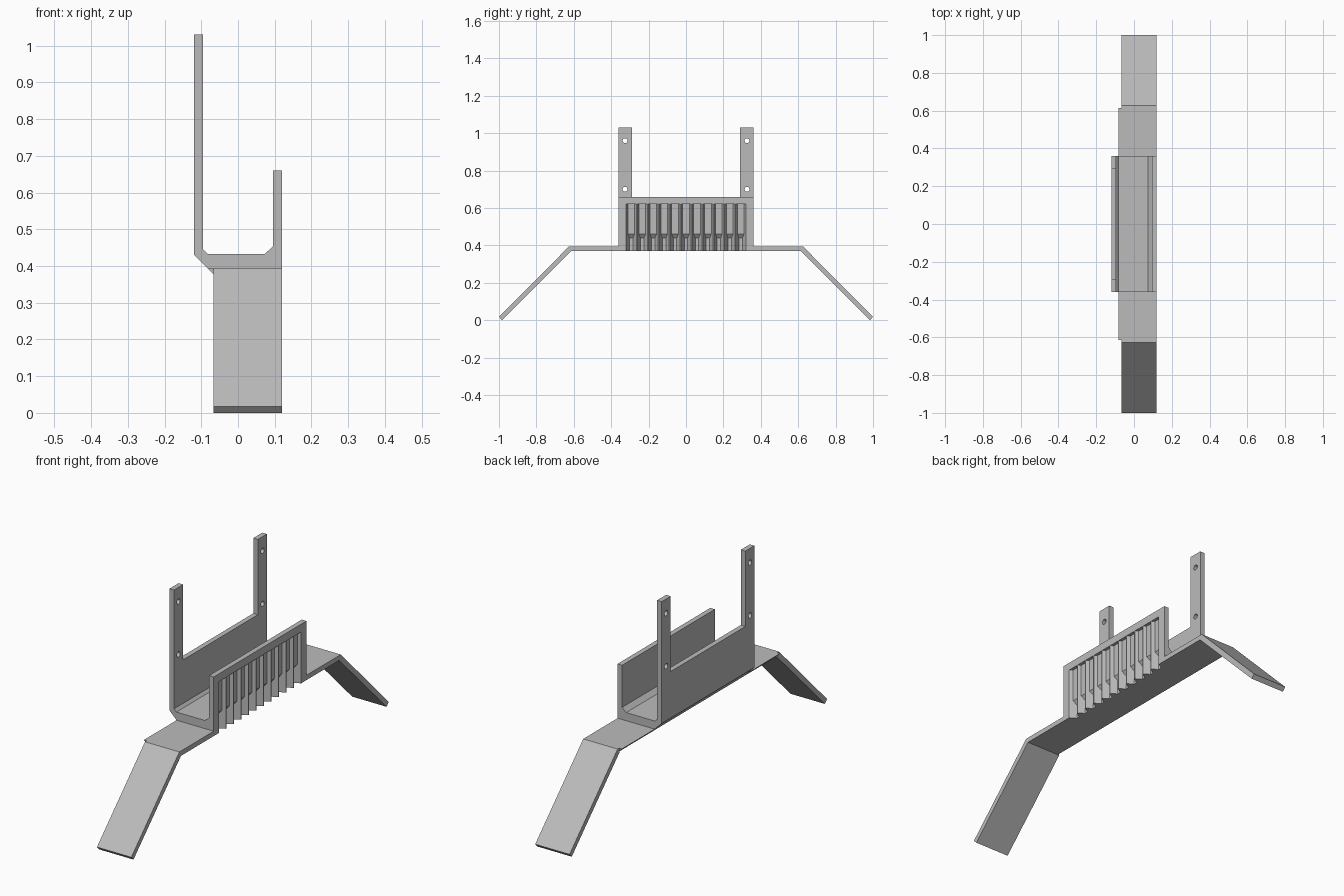
import bpy, bmesh, math
from mathutils import Matrix

old = bpy.data.objects.get("Cube")
if old:
    bpy.data.objects.remove(old, do_unlink=True)

grey = bpy.data.materials.new("plain grey")
grey.use_nodes = True
GREY = (0.5, 0.5, 0.5, 1)
grey.diffuse_color = GREY
grey.node_tree.nodes["Principled BSDF"].inputs["Base Color"].default_value = GREY


def finish(name, bm):
    bmesh.ops.recalc_face_normals(bm, faces=bm.faces)
    mesh = bpy.data.meshes.new(name)
    bm.to_mesh(mesh)
    bm.free()
    mesh.materials.append(grey)
    obj = bpy.data.objects.new(name, mesh)
    bpy.context.collection.objects.link(obj)
    return obj


def loft(bm, rings):
    """Closed solid through matching rings of points."""
    loops = [[bm.verts.new(p) for p in ring] for ring in rings]
    n = len(loops[0])
    for a, b in zip(loops, loops[1:]):
        for i in range(n):
            j = (i + 1) % n
            bm.faces.new((a[i], a[j], b[j], b[i]))
    bm.faces.new(loops[0])
    bm.faces.new(loops[-1])


def extrude_y(name, profile, y0, y1):
    bm = bmesh.new()
    loft(bm, [[(x, y, z) for x, z in profile] for y in (y0, y1)])
    return finish(name, bm)


def extrude_x(name, profile, x0, x1):
    bm = bmesh.new()
    loft(bm, [[(x, y, z) for y, z in profile] for x in (x0, x1)])
    return finish(name, bm)


def cut(obj, cutter):
    mod = obj.modifiers.new("cut", 'BOOLEAN')
    mod.operation = 'DIFFERENCE'
    mod.solver = 'EXACT'
    mod.object = cutter
    cutter.hide_render = True
    graph = bpy.context.evaluated_depsgraph_get()
    mesh = bpy.data.meshes.new_from_object(obj.evaluated_get(graph))
    obj.modifiers.clear()
    obj.data = mesh
    bpy.data.objects.remove(cutter, do_unlink=True)


SIDE = 0.12        # half width of the cradle
INNER = 0.095      # inner face of its walls
HALF = 0.36        # half length of the cradle
BASE, DECK, RIM = 0.369, 0.393, 0.66

# U-shaped cradle with chamfered inner corners and one sloped lower edge
cradle = extrude_y("cradle", [
    (-0.058, BASE), (SIDE, BASE), (SIDE, RIM), (INNER, RIM),
    (INNER, 0.453), (0.073, 0.433), (-0.083, 0.433), (-INNER, 0.446),
    (-INNER, RIM), (-SIDE, RIM), (-SIDE, 0.431)], -HALF, HALF)

# Row of flared grooves, deeper at the foot where the floor backs them
bm = bmesh.new()
for i in range(-5, 6):
    y = i * 0.0585
    rings = []
    for z, depth in ((0.35, 0.03), (0.44, 0.03), (0.46, 0.015), (0.622, 0.015)):
        w, tip = 0.027, 0.027 - 0.6 * depth
        section = [(0.13, -w), (SIDE, -w), (SIDE - depth, -tip),
                   (SIDE - depth, tip), (SIDE, w), (0.13, w)]
        rings.append([(x, y + dy, z) for x, dy in section])
    loft(bm, rings)
cut(cradle, finish("groove_cutter", bm))

for s, end in ((-1, "front"), (1, "back")):
    # Flat arm carrying on the sloped edge of the cradle
    extrude_y(end + "_arm", [(-0.058, BASE), (SIDE, BASE), (SIDE, DECK),
                             (-0.082, DECK)], s * HALF, s * 0.614)

    # Leg sloping down to the ground
    leg = [(0.614, DECK), (0.627, DECK), (1, 0.018), (0.983, 0), (0.614, BASE)]
    extrude_x(end + "_leg", [(s * y, z) for y, z in leg], -0.067, SIDE)

    # Upright post with two screw holes
    post = extrude_x(end + "_post", [(s * 0.29, RIM), (s * HALF, RIM),
                                     (s * HALF, 1.03), (s * 0.29, 1.03)],
                     -SIDE, -INNER)
    bm = bmesh.new()
    for z in (0.70, 0.96):
        place = (Matrix.Translation((-0.107, s * 0.326, z))
                 @ Matrix.Rotation(math.pi / 2, 4, 'Y'))
        bmesh.ops.create_cone(bm, cap_ends=True, segments=24, radius1=0.013,
                              radius2=0.013, depth=0.1, matrix=place)
    cut(post, finish("hole_cutter", bm))
